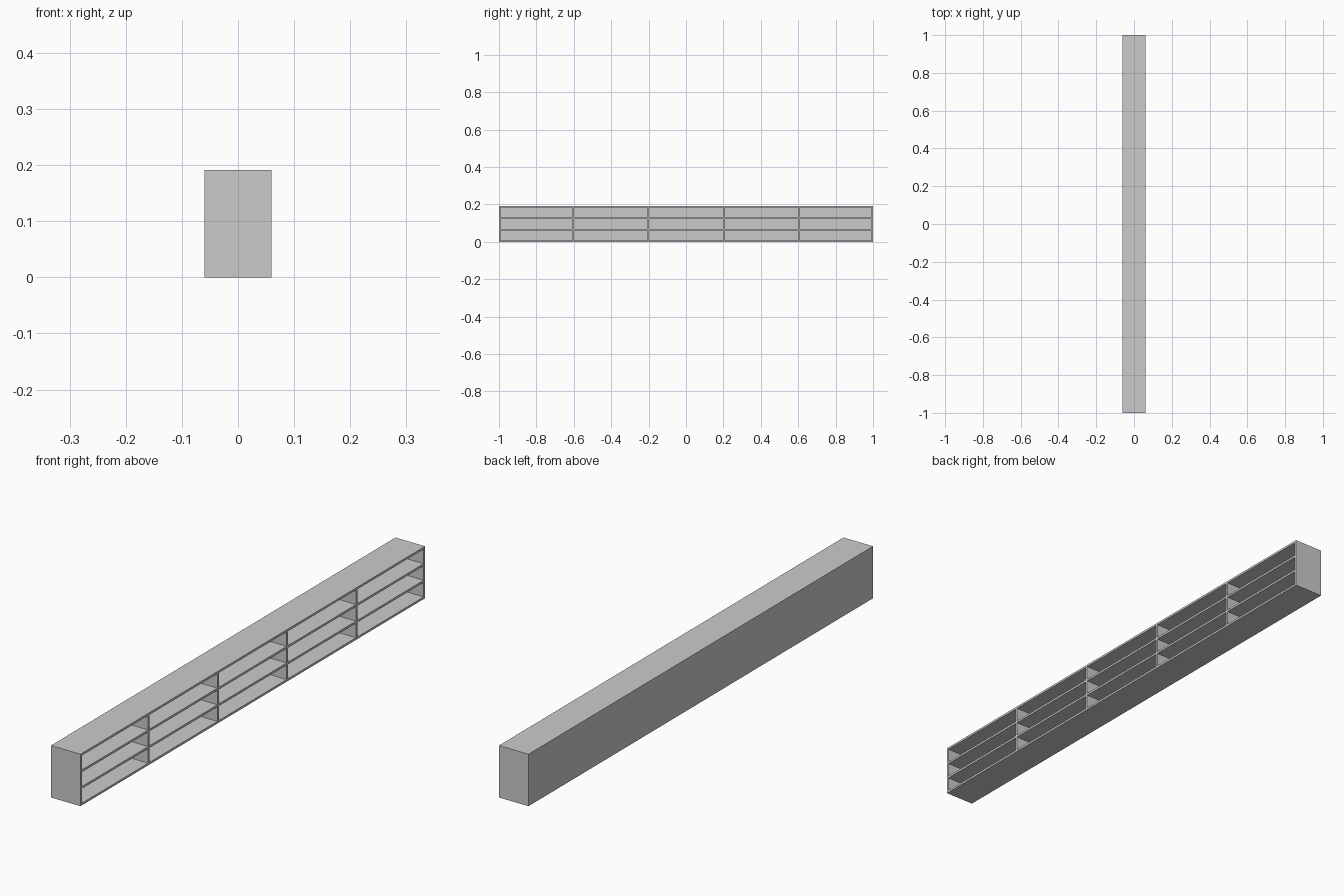
import bpy

if "Cube" in bpy.data.objects:
    bpy.data.objects.remove(bpy.data.objects["Cube"])

W, L, H = 0.12, 2.0, 0.191   # depth (x), length (y), height (z)
T = 0.008                    # board thickness
COLS, ROWS = 5, 3


def board(name, lo, hi):
    """Axis-aligned board between two corners."""
    bpy.ops.mesh.primitive_cube_add(size=1, location=[(a + b) / 2 for a, b in zip(lo, hi)])
    ob = bpy.context.object
    ob.name = name
    ob.scale = [b - a for a, b in zip(lo, hi)]
    bpy.ops.object.transform_apply(location=False, rotation=False, scale=True)
    return ob


x0, x1, y1 = -W / 2, W / 2, L / 2

# Outer case, open towards +x
board("bottom_board", (x0, -y1, 0), (x1, y1, T))
board("top_board", (x0, -y1, H - T), (x1, y1, H))
board("front_end_panel", (x0, -y1, T), (x1, -y1 + T, H - T))
board("rear_end_panel", (x0, y1 - T, T), (x1, y1, H - T))
board("back_panel", (x0, -y1 + T, T), (x0 + T, y1 - T, H - T))

# Full-length shelves
row = (H - T) / ROWS
for r in range(1, ROWS):
    board(f"shelf_{r}", (x0 + T, -y1 + T, r * row), (x1, y1 - T, r * row + T))

# Upright dividers, one piece per row between the shelves
for c in range(1, COLS):
    y = (c - COLS / 2) * 0.402
    for r in range(ROWS):
        board(f"divider_{c}_{r + 1}", (x0 + T, y - T / 2, r * row + T),
              (x1, y + T / 2, (r + 1) * row))
